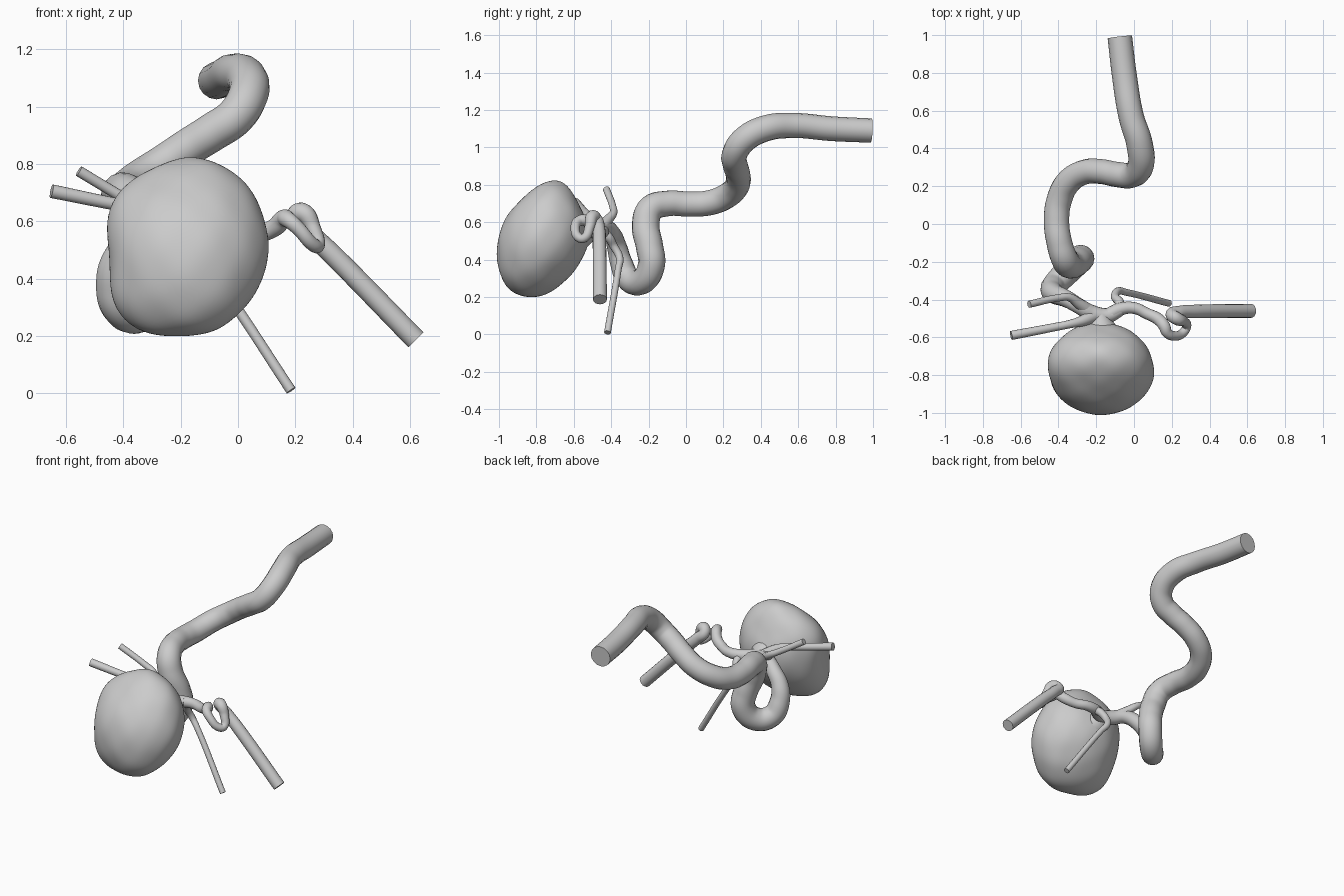
import bpy, bmesh, math
from mathutils import Vector


def finish(obj):
    bpy.ops.object.select_all(action='DESELECT')
    obj.select_set(True)
    bpy.context.view_layer.objects.active = obj
    if obj.type == 'CURVE':
        bpy.ops.object.convert(target='MESH')
    bpy.ops.object.shade_smooth_by_angle(angle=math.radians(50))


def tube(name, pts):
    """Round, capped tube through (x, y, z, radius) points."""
    cu = bpy.data.curves.new(name, 'CURVE')
    cu.dimensions = '3D'
    cu.bevel_depth = 1.0
    cu.bevel_resolution = 6
    cu.resolution_u = 8
    cu.use_fill_caps = True
    sp = cu.splines.new('BEZIER')
    sp.radius_interpolation = 'CARDINAL'
    sp.bezier_points.add(len(pts) - 1)
    for bp, (x, y, z, r) in zip(sp.bezier_points, pts):
        bp.co = (x, y, z)
        bp.radius = r
        bp.handle_left_type = bp.handle_right_type = 'AUTO'
    obj = bpy.data.objects.new(name, cu)
    bpy.context.collection.objects.link(obj)
    finish(obj)


# Main artery: straight inlet, S bends, low loop, taper into the neck
tube("main_artery", [
    (-0.075, 0.99, 1.09, .065), (-0.05, 0.78, 1.10, .066),
    (-0.015, 0.57, 1.117, .067), (0.03, 0.42, 1.10, .07),
    (0.035, 0.31, 1.04, .07), (-0.01, 0.26, 0.965, .068),
    (-0.09, 0.262, 0.91, .067), (-0.17, 0.277, 0.86, .066),
    (-0.26, 0.275, 0.80, .066), (-0.345, 0.225, 0.745, .067),
    (-0.395, 0.13, 0.705, .068), (-0.41, 0.02, 0.697, .068),
    (-0.395, -0.10, 0.70, .069), (-0.365, -0.19, 0.67, .072),
    (-0.335, -0.215, 0.58, .074), (-0.295, -0.195, 0.47, .073),
    (-0.285, -0.185, 0.37, .072), (-0.335, -0.235, 0.285, .07),
    (-0.405, -0.305, 0.295, .066), (-0.435, -0.345, 0.38, .06),
    (-0.42, -0.37, 0.47, .053), (-0.36, -0.395, 0.54, .046),
    (-0.29, -0.435, 0.575, .042), (-0.22, -0.475, 0.56, .045),
    (-0.14, -0.485, 0.55, .04), (-0.07, -0.455, 0.55, .032)])

# Right branch: thin bridge, small kinked loop, long straight outlet
tube("right_branch", [
    (-0.14, -0.485, 0.55, .038), (-0.07, -0.45, 0.55, .034),
    (0.0, -0.445, 0.55, .031), (0.07, -0.475, 0.555, .03),
    (0.13, -0.505, 0.58, .032), (0.16, -0.54, 0.61, .031),
    (0.175, -0.575, 0.605, .028), (0.21, -0.592, 0.575, .025),
    (0.26, -0.575, 0.52, .024), (0.278, -0.545, 0.515, .024),
    (0.262, -0.515, 0.575, .027), (0.225, -0.50, 0.63, .034),
    (0.20, -0.48, 0.615, .033), (0.24, -0.467, 0.57, .034),
    (0.33, -0.463, 0.483, .036), (0.62, -0.46, 0.187, .037)])

# Thin side branches
tube("lower_branch", [
    (-0.10, -0.475, 0.55, .026), (-0.075, -0.425, 0.53, .025),
    (-0.10, -0.385, 0.47, .022), (-0.085, -0.355, 0.41, .02),
    (-0.04, -0.362, 0.35, .018), (0.185, -0.42, 0.01, .018)])
tube("upper_left_branch", [
    (-0.24, -0.46, 0.565, .036), (-0.295, -0.42, 0.61, .028),
    (-0.345, -0.388, 0.65, .021), (-0.40, -0.391, 0.682, .019),
    (-0.555, -0.425, 0.775, .019)])
tube("middle_left_branch", [
    (-0.22, -0.49, 0.57, .036), (-0.28, -0.515, 0.615, .028),
    (-0.34, -0.53, 0.643, .022), (-0.42, -0.546, 0.658, .022),
    (-0.65, -0.59, 0.705, .024)])

# Large lumpy sac: sheared ellipsoid with soft swellings and dents
CENTRE, AXES = Vector((-0.175, -0.765, 0.51)), Vector((0.275, 0.24, 0.298))
LUMPS = [  # direction, amount, tightness
    ((-0.8, -0.1, -0.8), 0.17, 7), ((-0.9, 0.1, 0.5), 0.09, 8),
    ((-1, -0.1, -0.15), -0.06, 14), ((0.1, 0.1, 1), 0.06, 10),
    ((0.3, -0.55, -0.85), 0.07, 7), ((0, -0.7, 0.75), -0.06, 8),
    ((0, 0.8, 0.6), -0.09, 8), ((0.7, 0, 0.7), 0.04, 12),
    ((0.4, 0.6, -0.7), -0.04, 8), ((0.95, -0.3, -0.1), 0.03, 10),
    ((-0.1, 1, 0.1), 0.05, 9), ((-0.4, -0.5, 0.8), -0.03, 14)]

bm = bmesh.new()
bmesh.ops.create_icosphere(bm, subdivisions=5, radius=1)
for v in bm.verts:
    d = v.co.normalized()
    s = 1 + sum(a * math.exp(k * (d.dot(Vector(c).normalized()) - 1))
                for c, a, k in LUMPS)
    s += 0.008 * math.sin(9 * d.x + 2) * math.sin(8 * d.y) * math.sin(7 * d.z + 1)
    p = Vector((d.x * AXES.x, d.y * AXES.y, d.z * AXES.z)) * s
    p.y += 0.15 * p.z
    v.co = CENTRE + p
me = bpy.data.meshes.new("sac")
bm.to_mesh(me)
bm.free()
sac = bpy.data.objects.new("sac", me)
bpy.context.collection.objects.link(sac)
finish(sac)

# Short neck joining the sac to the vessels
tube("sac_neck", [
    (-0.175, -0.60, 0.54, .11), (-0.175, -0.53, 0.55, .075),
    (-0.175, -0.475, 0.557, .04)])
